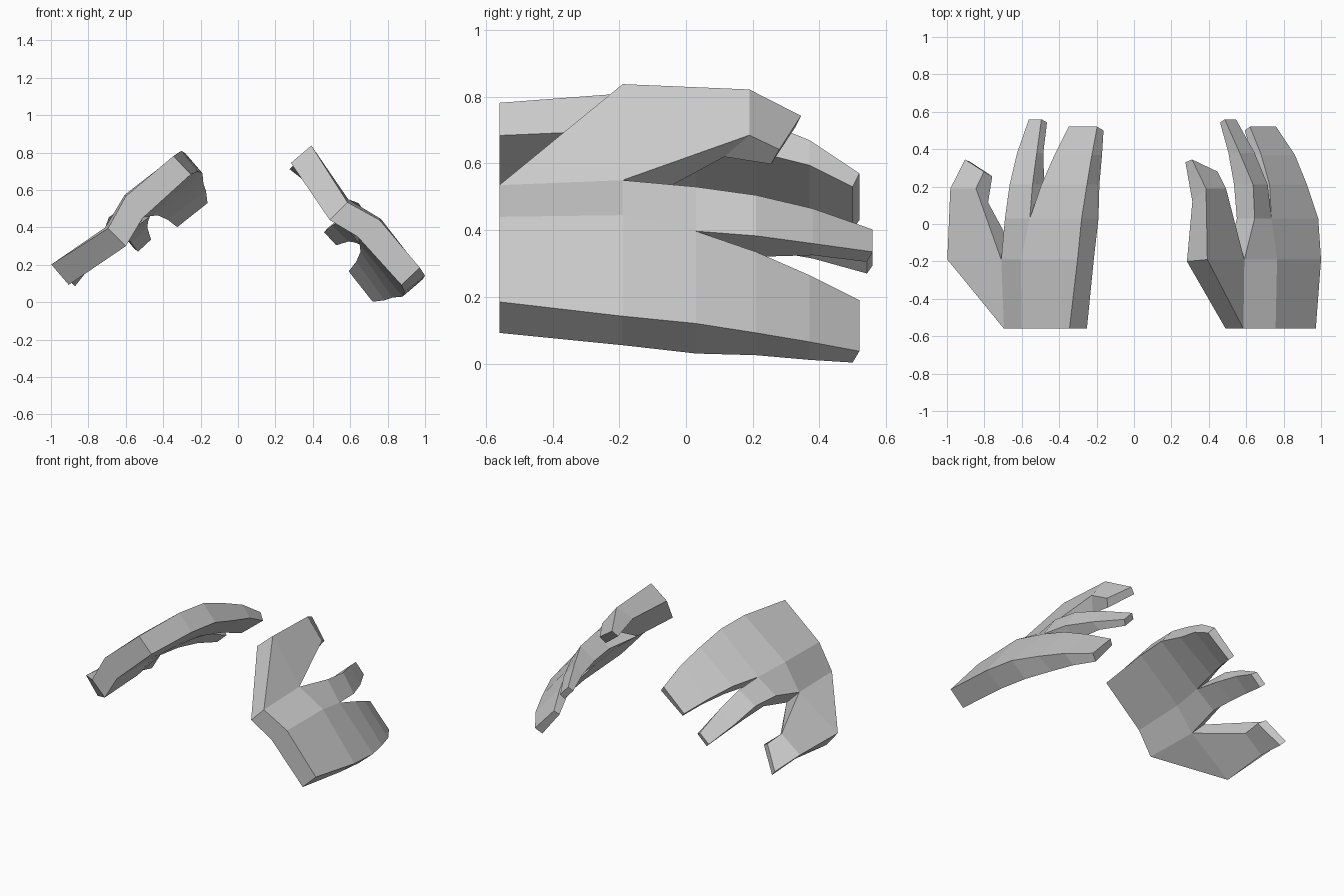
import bpy, bmesh
from math import radians

if "Cube" in bpy.data.objects:
    bpy.data.objects.remove(bpy.data.objects["Cube"])

bm = bmesh.new()


def ring(y, pts, palm_shift=0.0):
    """Cross-section in x,z at depth y; the last two corners of a finger are its palm side."""
    return [bm.verts.new((x, y + (palm_shift if i > 1 else 0), z)) for i, (x, z) in enumerate(pts)]


def bridge(a, b, skip=()):
    n = len(a)
    for i in range(n):
        if i not in skip:
            j = (i + 1) % n
            bm.faces.new((a[i], a[j], b[j], b[i]))


def finger(rings):
    for a, b in zip(rings, rings[1:]):
        bridge(a, b)
    bm.faces.new(rings[-1])


# palm: bent slab, corners run thumb edge (A, B), back bend C, outer edge (D, E), palm bend F
wrist = ring(-0.56, [(.49, .44), (.585, .535), (.757, .44), (.972, .185), (.874, .092), (.64, .35)])
mid = ring(-0.19, [(.495, .455), (.59, .55), (.765, .445), (1.0, .142), (.89, .055), (.645, .34)])
knuckle = ring(0.03, [(.55, .44), (.645, .53), (.735, .397), (.985, .12), (.88, .03), (.65, .31)])
bridge(wrist, mid, skip=(0,))
bridge(mid, knuckle)
bm.faces.new((wrist[0], wrist[1], wrist[2], wrist[5]))
bm.faces.new((wrist[2], wrist[3], wrist[4], wrist[5]))

# index finger, corners B, C, F, A
A, B, C, D, E, F = knuckle
finger([[B, C, F, A],
        ring(0.21, [(.637, .505), (.715, .383), (.625, .32), (.535, .43)]),
        ring(0.38, [(.565, .465), (.645, .36), (.59, .325), (.505, .41)]),
        ring(0.56, [(.485, .402), (.545, .335), (.525, .305), (.46, .375)], -0.017)])

# joined outer fingers, corners C, D, E, F
finger([[C, D, E, F],
        ring(0.21, [(.725, .335), (.925, .092), (.825, .025), (.655, .27)]),
        ring(0.37, [(.68, .265), (.86, .065), (.785, .011), (.632, .217)]),
        ring(0.52, [(.62, .19), (.76, .037), (.72, .003), (.592, .165)], -0.02)])

# thumb: grows from the palm edge, then a bent end segment
root_palm, root_back = [bm.verts.new(p) for p in ((.283, -.2, .745), (.392, -.19, .838))]
joint = [bm.verts.new(p) for p in
         ((.385, .19, .822), (.492, .19, .685), (.42, .115, .62), (.312, .12, .74))]
tip = [bm.verts.new(p) for p in
       ((.31, .345, .743), (.447, .28, .642), (.42, .255, .598), (.275, .33, .712))]
A0, B0, A1, B1 = wrist[0], wrist[1], mid[0], mid[1]
for f in ((A0, B0, root_back, root_palm),
          (B0, B1, root_back), (A0, root_palm, A1),
          (root_back, B1, joint[1], joint[0]),
          (root_palm, joint[3], joint[2], A1),
          (root_palm, root_back, joint[0], joint[3]),
          (A1, joint[2], joint[1], B1)):
    bm.faces.new(f)
finger([joint, tip])

bmesh.ops.recalc_face_normals(bm, faces=bm.faces)
mesh = bpy.data.meshes.new("hand")
bm.to_mesh(mesh)
bm.free()

# two copies of the hand, the second rolled a quarter turn about the arm axis
for name, roll, loc in (("hand_upright", 0, (0, 0, 0)), ("hand_rolled", -90, (-.16, 0, -.19))):
    ob = bpy.data.objects.new(name, mesh)
    ob.rotation_euler.y = radians(roll)
    ob.location = loc
    bpy.context.collection.objects.link(ob)
